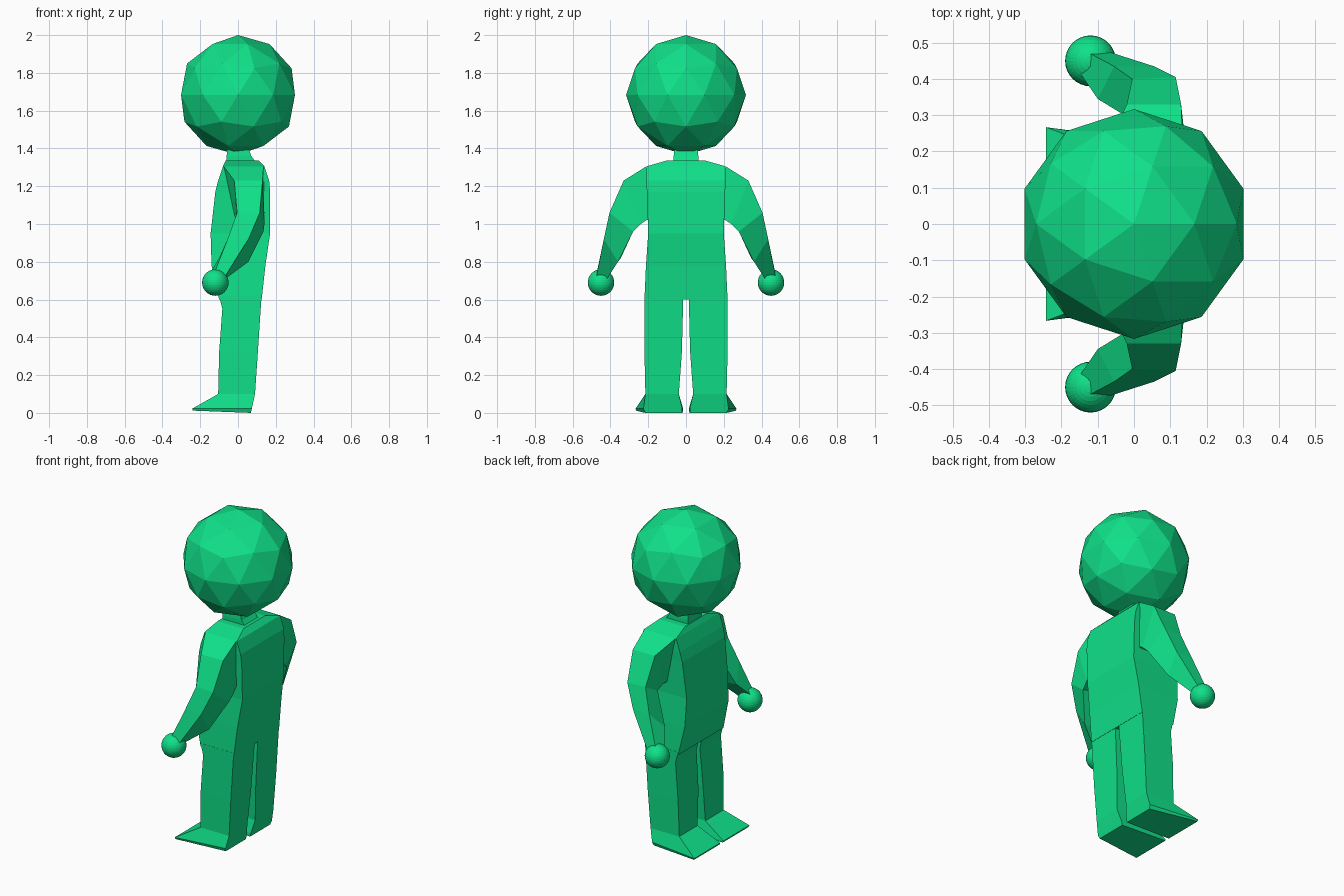
import bpy, bmesh

green = bpy.data.materials.new("bright_green")
green.diffuse_color = (0.005, 0.75, 0.25, 1)


def finish(bm, name):
    bmesh.ops.recalc_face_normals(bm, faces=bm.faces)
    mesh = bpy.data.meshes.new(name)
    bm.to_mesh(mesh)
    bm.free()
    mesh.materials.append(green)
    obj = bpy.data.objects.new(name, mesh)
    bpy.context.collection.objects.link(obj)
    return obj


def loft(name, rings):
    """Skin a list of four-cornered rings and cap both ends."""
    bm = bmesh.new()
    loops = [[bm.verts.new(p) for p in ring] for ring in rings]
    for a, b in zip(loops, loops[1:]):
        for i in range(4):
            j = (i + 1) % 4
            bm.faces.new((a[i], a[j], b[j], b[i]))
    bm.faces.new(loops[0])
    bm.faces.new(loops[-1])
    return finish(bm, name)


def box(z, x0, x1, y0, y1):
    return [(x0, y0, z), (x1, y0, z), (x1, y1, z), (x0, y1, z)]


def flip(rings, side):
    return [[(x, y * side, z) for x, y, z in ring] for ring in rings]


# Torso: height, front x, back x, half width
torso = [(0.6, -0.10, 0.125, 0.22), (0.78, -0.14, 0.145, 0.212),
         (0.95, -0.145, 0.17, 0.20), (1.17, -0.12, 0.17, 0.207),
         (1.23, -0.105, 0.165, 0.21), (1.305, -0.08, 0.14, 0.21),
         (1.335, -0.065, 0.11, 0.105)]
loft("torso", [box(z, a, b, -w, w) for z, a, b, w in torso])

# Neck, flared at the back where it meets the shoulders
loft("neck", [box(1.32, -0.06, 0.10, -0.065, 0.065),
              box(1.36, -0.06, 0.07, -0.065, 0.065),
              box(1.42, -0.055, 0.05, -0.06, 0.06)])

# Faceted head
bm = bmesh.new()
bmesh.ops.create_icosphere(bm, subdivisions=2, radius=0.317)
bmesh.ops.translate(bm, verts=bm.verts, vec=(0, 0, 1.683))
finish(bm, "head")

# Leg with a wedge-shaped foot
leg = [box(0.62, -0.10, 0.125, 0.015, 0.22),
       box(0.55, -0.083, 0.12, 0.016, 0.22),
       box(0.32, -0.10, 0.105, 0.022, 0.22),
       box(0.10, -0.105, 0.09, 0.038, 0.215),
       [(-0.243, 0.015, 0.022), (0.073, 0.02, 0.022),
        (0.073, 0.225, 0.022), (-0.243, 0.267, 0.022)],
       [(-0.24, 0.015, 0.012), (0.068, 0.02, 0.0),
        (0.068, 0.215, 0.0), (-0.24, 0.265, 0.012)]]

# Arm corners: outer front, outer back, inner back, inner front
arm = [[(-0.08, 0.18, 1.305), (0.135, 0.18, 1.305), (0.13, 0.18, 1.02), (-0.02, 0.18, 1.02)],
       [(-0.075, 0.21, 1.305), (0.135, 0.21, 1.305), (0.13, 0.21, 1.02), (-0.01, 0.21, 1.02)],
       [(-0.02, 0.33, 1.23), (0.13, 0.33, 1.23), (0.14, 0.24, 1.0), (-0.01, 0.24, 1.02)],
       [(-0.005, 0.40, 1.06), (0.115, 0.405, 1.06), (0.135, 0.28, 0.96), (-0.01, 0.29, 1.0)],
       [(-0.055, 0.435, 0.92), (0.055, 0.435, 0.92), (0.055, 0.36, 0.80), (-0.10, 0.345, 0.82)],
       [(-0.13, 0.475, 0.73), (-0.07, 0.475, 0.72), (-0.08, 0.425, 0.70), (-0.155, 0.425, 0.73)]]

for side, label in ((-1, "left"), (1, "right")):
    loft(label + "_leg", flip(leg, side))
    loft(label + "_arm", flip(arm, side))
    # Ball hand
    bm = bmesh.new()
    bmesh.ops.create_uvsphere(bm, u_segments=32, v_segments=16, radius=0.07)
    bmesh.ops.translate(bm, verts=bm.verts, vec=(-0.12, 0.45 * side, 0.69))
    finish(bm, label + "_hand")
